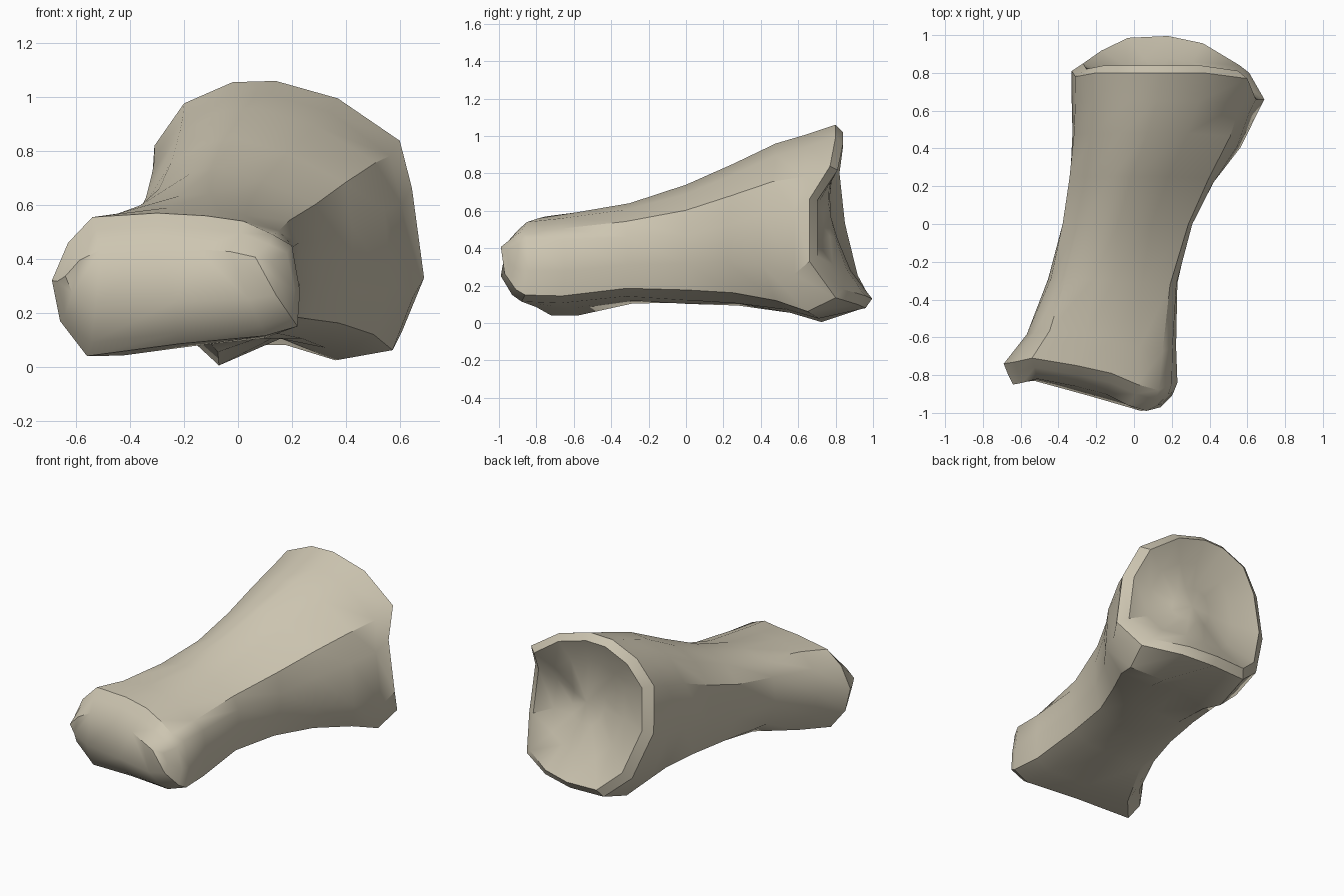
import bpy
import bmesh
import math
from mathutils import Vector

default_cube = bpy.data.objects.get("Cube")
if default_cube:
    bpy.data.objects.remove(default_cube, do_unlink=True)

# Cross-sections, clockwise from the top: x, z and how far each point sits along y
KNUCKLE_SECTION = [
    (-.3, .57, .03), (-.12, .56, -.01), (.02, .54, -.07), (.13, .49, -.1), (.2, .45, -.07),
    (.23, .28, -.06), (.22, .15, -.08), (.1, .115, -.1), (-.22, .085, -.02), (-.56, .04, .06),
    (-.66, .17, .05), (-.69, .32, .04), (-.63, .46, .05), (-.54, .555, .07)]
SHAFT_SECTION = [
    (-.16, .755, 0), (-.07, .78, 0), (.12, .725, 0), (.33, .63, 0), (.35, .48, 0),
    (.34, .32, 0), (.3, .17, 0), (.18, .11, 0), (.02, .09, 0), (-.14, .1, 0),
    (-.27, .14, 0), (-.36, .33, 0), (-.37, .57, 0), (-.28, .69, 0)]
SOCKET_SECTION = [
    (-.02, 1.055, 0), (.14, 1.06, 0), (.37, .99, 0), (.6, .82, -.03), (.645, .63, -.14),
    (.69, .27, -.14), (.61, .06, 0), (.39, .02, .12), (.18, 0, .16), (-.06, 0, .15),
    (-.22, .15, .08), (-.33, .48, .01), (-.31, .8, -.02), (-.2, .97, 0)]

# Stations: y, left, right, bottom, top, section, bend along y
# (section 0 is the knuckle, 1 the shaft, 2 the flare, 3 the socket)
STATIONS = [
    (-.89, -.64, .15, .22, .44, 0, 1),
    (-.83, -.67, .21, .09, .52, 0, 1),
    (-.78, -.69, .23, .04, .57, 0, 1),
    (-.61, -.57, .225, .04, .595, .2, .8),
    (-.3, -.46, .235, .1, .645, .55, .5),
    (0, -.38, .31, .1, .74, .95, 0),
    (.25, -.345, .43, .085, .85, 1.25, .8),
    (.48, -.33, .57, .05, .96, 1.65, .8),
    (.65, -.33, .65, .005, 1.01, 2, .5),
    (.8, -.33, .69, .08, 1.06, 3, 1),
    (.84, -.27, .63, .13, 1.02, 3, .97),
    (.785, -.1, .48, .28, .87, 3, .6),
    (.77, .06, .32, .45, .7, 3, .25)]


def normalise(section):
    """Fit a section to the unit square, leaving its y offsets alone."""
    xs = [point[0] for point in section]
    zs = [point[1] for point in section]
    width, height = max(xs) - min(xs), max(zs) - min(zs)
    return [Vector(((x - min(xs)) / width, (z - min(zs)) / height, offset))
            for x, z, offset in section]


def ring_points(station, sections):
    """Blend neighbouring sections and fit the result to the station's box."""
    y, left, right, bottom, top, share, bend = station
    first = min(int(share), len(sections) - 2)
    points = []
    for front_point, back_point in zip(sections[first], sections[first + 1]):
        blended = front_point.lerp(back_point, share - first)
        points.append((left + (right - left) * blended.x,
                       y + bend * blended.z,
                       bottom + (top - bottom) * blended.y))
    return points


def close_socket(mesh, ring):
    """Close the hollow with a fan around its centre."""
    centre = sum((vertex.co for vertex in ring), Vector()) / len(ring)
    hub = mesh.verts.new(centre)
    for index, vertex in enumerate(ring):
        mesh.faces.new((ring[index - 1], vertex, hub))


def close_knuckle(mesh, ring):
    """Close the knuckle with a strip of faces from its upper to its lower edge."""
    for index in range(-2, 4):
        mesh.faces.new((ring[index], ring[index + 1], ring[8 - index], ring[9 - index]))


def make_material(name, colour):
    material = bpy.data.materials.new(name)
    material.use_nodes = True
    material.diffuse_color = colour
    shader = material.node_tree.nodes["Principled BSDF"]
    shader.inputs["Base Color"].default_value = colour
    shader.inputs["Roughness"].default_value = .8
    return material


# The flare shares the socket's outline, with a groove between two lower bumps
knuckle, shaft, socket = map(normalise, (KNUCKLE_SECTION, SHAFT_SECTION, SOCKET_SECTION))
flare = [point.copy() for point in socket]
flare[8].y += .1

# Bone body: knuckle end, shaft, flared end and hollow socket in one loft
mesh = bmesh.new()
sections = (knuckle, shaft, flare, socket)
rings = [[mesh.verts.new(point) for point in ring_points(station, sections)]
         for station in STATIONS]
for near, far in zip(rings, rings[1:]):
    for index in range(len(near)):
        mesh.faces.new((near[index - 1], near[index], far[index], far[index - 1]))
close_knuckle(mesh, rings[0])
close_socket(mesh, rings[-1])
bmesh.ops.recalc_face_normals(mesh, faces=mesh.faces)

data = bpy.data.meshes.new("bone")
mesh.to_mesh(data)
mesh.free()
bone = bpy.data.objects.new("bone", data)
bpy.context.collection.objects.link(bone)
data.materials.append(make_material("bone beige", (.61, .56, .44, 1)))

# Smooth shading with the rim and long ridges kept sharp
bpy.ops.object.select_all(action="DESELECT")
bone.select_set(True)
bpy.context.view_layer.objects.active = bone
bpy.ops.object.shade_smooth_by_angle(angle=math.radians(35))
